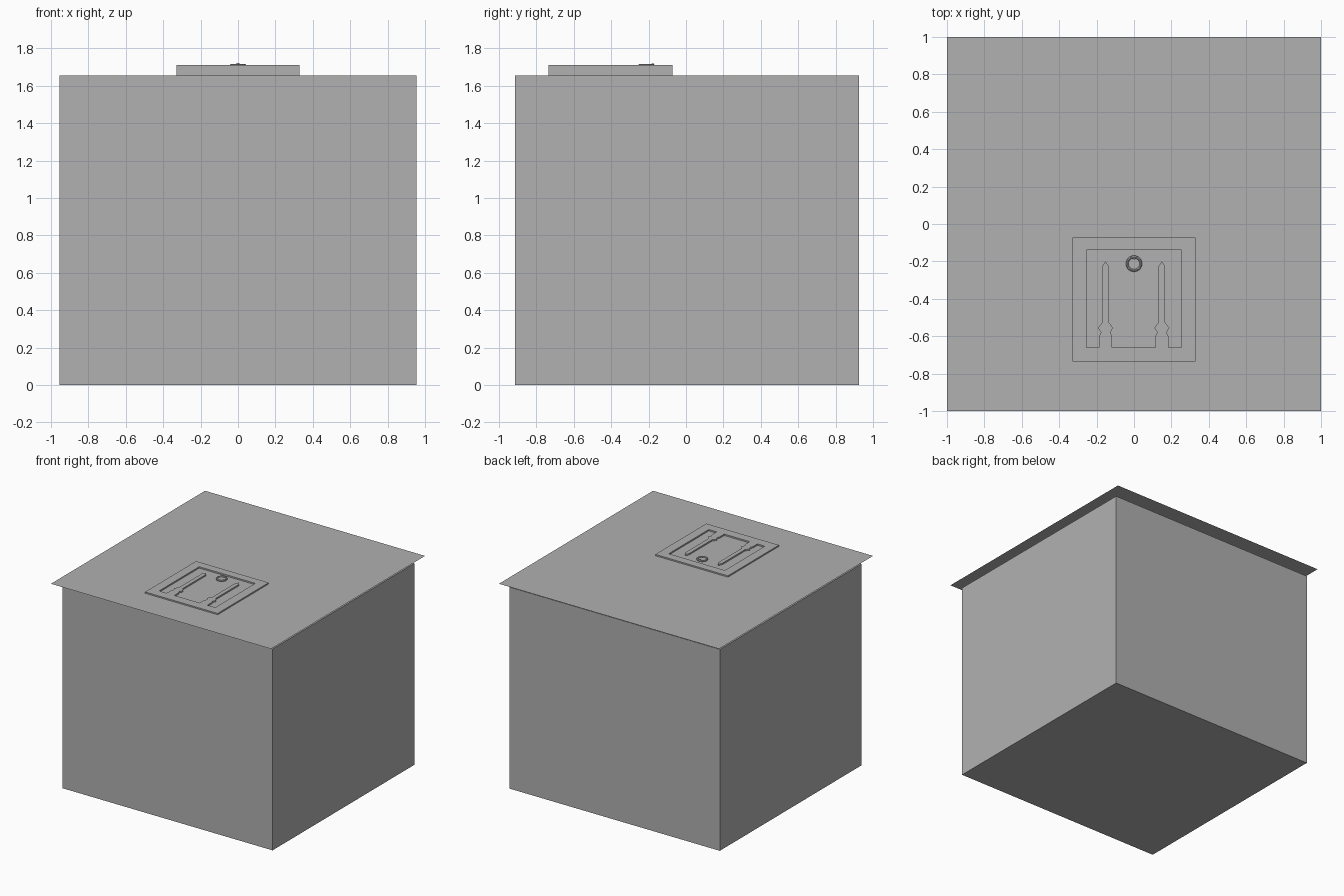
import bpy, bmesh, math

if "Cube" in bpy.data.objects:
    bpy.data.objects.remove(bpy.data.objects["Cube"])

def mesh_object(name, bm):
    me = bpy.data.meshes.new(name)
    bmesh.ops.recalc_face_normals(bm, faces=bm.faces)
    bm.to_mesh(me)
    bm.free()
    ob = bpy.data.objects.new(name, me)
    bpy.context.collection.objects.link(ob)
    return ob

def prism(name, pts, z0, z1):
    """Vertical extrusion of a flat outline."""
    bm = bmesh.new()
    f = bm.faces.new([bm.verts.new((x, y, z0)) for x, y in pts])
    r = bmesh.ops.extrude_face_region(bm, geom=[f])
    top = [v for v in r["geom"] if isinstance(v, bmesh.types.BMVert)]
    bmesh.ops.translate(bm, verts=top, vec=(0, 0, z1 - z0))
    return mesh_object(name, bm)

def box(name, x0, x1, y0, y1, z0, z1):
    return prism(name, [(x0, y0), (x1, y0), (x1, y1), (x0, y1)], z0, z1)

def cut(target, cutter):
    cutter.hide_render = True
    m = target.modifiers.new("cut", "BOOLEAN")
    m.operation, m.solver, m.object = "DIFFERENCE", "EXACT", cutter
    bpy.context.view_layer.objects.active = target
    bpy.ops.object.modifier_apply(modifier=m.name)
    bpy.data.objects.remove(cutter)

# Closed body block
box("body", -0.955, 0.955, -0.915, 0.925, 0, 1.655)

# Thin overhanging sheet floating above the body, open where the panel passes
xs, ys = [-1, -0.33, 0.33, 1], [-1, -0.735, -0.073, 1]
bm = bmesh.new()
grid = [[bm.verts.new((x, y, 1.70)) for x in xs] for y in ys]
for j in range(3):
    for i in range(3):
        if (i, j) != (1, 1):
            bm.faces.new((grid[j][i], grid[j][i + 1], grid[j + 1][i + 1], grid[j + 1][i]))
mesh_object("top_sheet", bm)

# Square panel with a recess; two shaped straps stay flush with its frame
panel = box("panel", -0.33, 0.33, -0.735, -0.073, 1.655, 1.711)
recess = box("recess_cutter", -0.255, 0.255, -0.66, -0.14, 1.6995, 1.75)
half = [(0.035, -0.70), (0.035, -0.60), (0.025, -0.58), (0.040, -0.555),
        (0.017, -0.525), (0.017, -0.225)]
for cx in (-0.152, 0.149):
    outline = [(cx + x, y) for x, y in half] + [(cx, -0.20)]
    outline += [(cx - x, y) for x, y in reversed(half)]
    cut(recess, prism("strap_cutter", outline, 1.68, 1.78))
cut(panel, recess)

# Ring pull with its base and hinge knuckle
bpy.ops.mesh.primitive_cylinder_add(vertices=24, radius=0.030, depth=0.012, location=(0, -0.212, 1.702))
bpy.context.object.name = "ring_base"
bpy.ops.mesh.primitive_torus_add(major_segments=24, minor_segments=8, major_radius=0.0365,
                                 minor_radius=0.007, location=(0, -0.212, 1.709))
bpy.context.object.name = "pull_ring"
bpy.ops.object.shade_smooth_by_angle()
bpy.ops.mesh.primitive_cylinder_add(vertices=12, radius=0.009, depth=0.016, location=(0, -0.178, 1.711),
                                    rotation=(0, math.pi / 2, 0))
bpy.context.object.name = "ring_hinge"
bpy.ops.object.shade_smooth_by_angle()

# Darker grey throughout
grey = bpy.data.materials.new("dark_grey")
grey.diffuse_color = (0.44, 0.44, 0.44, 1)
grey.use_nodes = True
grey.node_tree.nodes["Principled BSDF"].inputs["Base Color"].default_value = grey.diffuse_color
for ob in bpy.data.objects:
    ob.data.materials.clear()
    ob.data.materials.append(grey)
